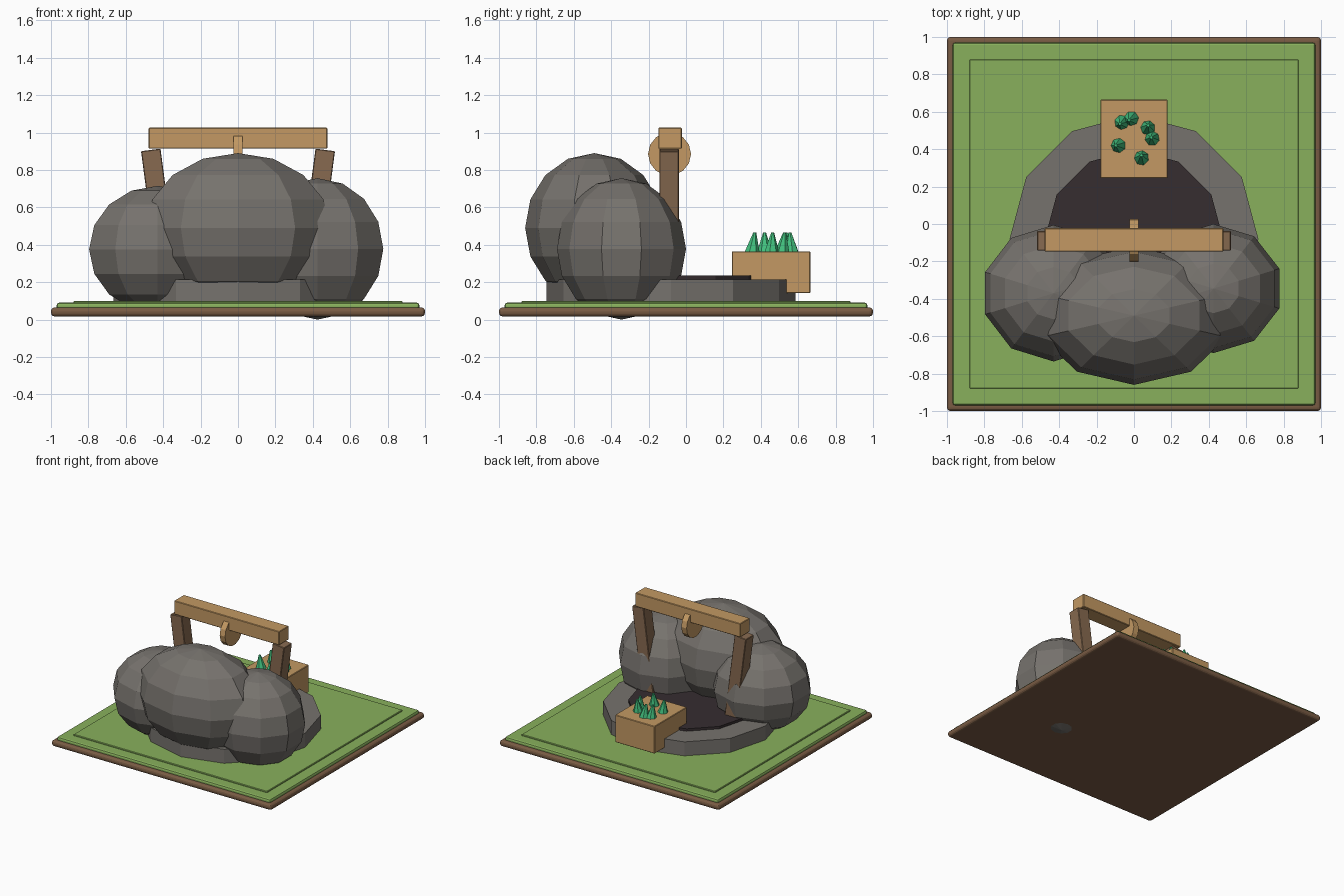
import bpy
import math
import random

random.seed(4)
cube = bpy.data.objects.get("Cube")
if cube:
    bpy.data.objects.remove(cube, do_unlink=True)


def material(name, *rgb):
    """Flat colour given in 0-255 display values."""
    linear = [((c / 255 + 0.055) / 1.055) ** 2.4 for c in rgb] + [1]
    mat = bpy.data.materials.new(name)
    mat.use_nodes = True
    mat.diffuse_color = linear
    bsdf = mat.node_tree.nodes["Principled BSDF"]
    bsdf.inputs["Base Color"].default_value = linear
    bsdf.inputs["Roughness"].default_value = 0.9
    return mat


soil = material("soil brown", 122, 92, 68)
grass = material("grass green", 136, 176, 92)
stone = material("stone grey", 118, 114, 109)
pool_dark = material("pool dark", 54, 45, 48)
post_wood = material("dark wood", 135, 106, 80)
light_wood = material("light wood", 195, 153, 99)
crystal_green = material("crystal green", 66, 192, 126)


def finish(name, mat):
    ob = bpy.context.object
    ob.name = ob.data.name = name
    ob.data.materials.append(mat)
    return ob


def box(name, mat, centre, size, tilt=0, bevel=0, segments=1):
    bpy.ops.mesh.primitive_cube_add(size=1, location=centre, rotation=(0, tilt, 0))
    ob = finish(name, mat)
    ob.scale = size
    bpy.ops.object.transform_apply(location=False, rotation=False, scale=True)
    if bevel:
        mod = ob.modifiers.new("Bevel", "BEVEL")
        mod.width, mod.segments = bevel, segments
    return ob


def boulder(name, centre, radii):
    bpy.ops.mesh.primitive_uv_sphere_add(segments=10, ring_count=8, radius=1, location=centre)
    finish(name, stone).scale = radii


def drum(name, mat, radius, bottom, top):
    bpy.ops.mesh.primitive_cylinder_add(vertices=12, radius=radius, depth=top - bottom,
                                        location=(0, -0.08, (bottom + top) / 2))
    finish(name, mat)


# Layered ground
box("soil_slab", soil, (0, 0, 0.041), (2, 2, 0.048), bevel=0.02, segments=3)
box("grass_slab", grass, (0, 0, 0.07), (1.94, 1.94, 0.04), bevel=0.014, segments=2)
box("grass_plate", grass, (0, 0, 0.09), (1.76, 1.76, 0.02), bevel=0.004)

# Stone basin with dark pool
drum("stone_basin", stone, 0.665, 0.08, 0.215)
drum("pool", pool_dark, 0.477, 0.2, 0.235)

# Boulders around the front of the basin
boulder("middle_boulder", (0, -0.49, 0.49), (0.52, 0.37, 0.4))
boulder("right_boulder", (-0.43, -0.37, 0.375), (0.385, 0.365, 0.34))
boulder("left_boulder", (0.425, -0.345, 0.378), (0.37, 0.345, 0.378))

# Leaning posts and cross beam
for side, label in ((-1, "right"), (1, "left")):
    box(label + "_post", post_wood, (side * 0.42, -0.09, 0.555),
        (0.105, 0.105, 0.71), tilt=side * math.radians(7.5), bevel=0.004)
box("cross_beam", light_wood, (0, -0.085, 0.97), (0.955, 0.126, 0.112), bevel=0.004)

# Pulley wheel hanging through the beam
bpy.ops.mesh.primitive_cylinder_add(vertices=14, radius=0.115, depth=0.048,
                                    location=(0, -0.088, 0.885),
                                    rotation=(0, math.pi / 2, 0))
finish("pulley_wheel", light_wood)

# Crate filled with crystals
box("crate", light_wood, (0, 0.455, 0.253), (0.36, 0.42, 0.224), bevel=0.004)
spots = [(-0.07, 0.54), (-0.02, 0.56), (0.075, 0.52),
         (0.095, 0.46), (-0.09, 0.42), (0.04, 0.36)]
for i, (x, y) in enumerate(spots, 1):
    lean = [random.uniform(-0.12, 0.12) for _ in range(2)]
    bpy.ops.mesh.primitive_cone_add(vertices=7, radius1=0.045, radius2=0.008, depth=0.12,
                                    location=(x, y, 0.406),
                                    rotation=(*lean, random.uniform(0, math.pi)))
    finish(f"crystal_{i}", crystal_green)
